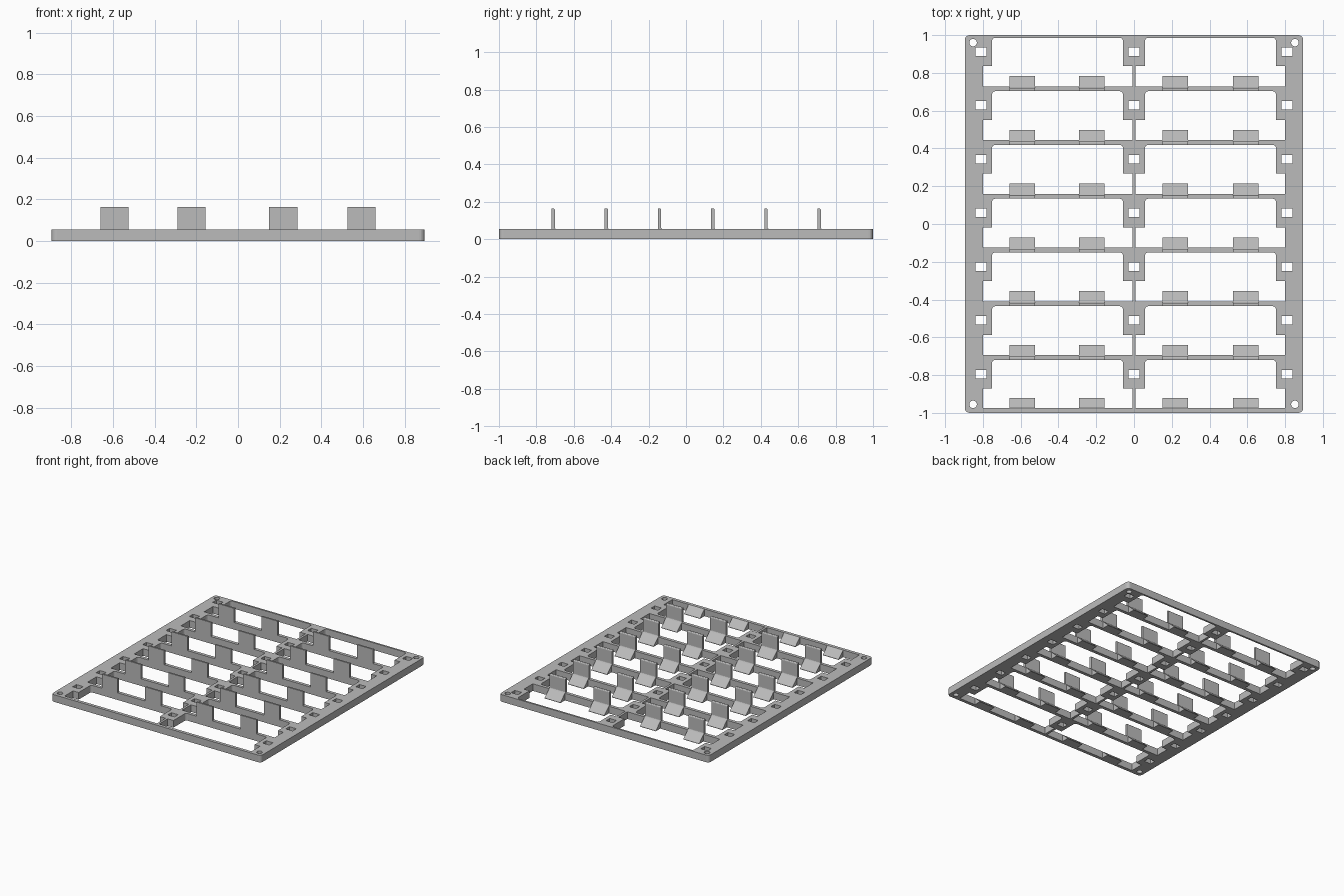
import bpy, bmesh, math

cube = bpy.data.objects.get("Cube")
if cube:
    bpy.data.objects.remove(cube, do_unlink=True)

H = 0.055          # frame thickness
PITCH = 0.2845     # spacing of the rows
ROWS = 7
BAR = 0.025        # crossbar thickness
HALF_W = 0.895
TAB_X = [(-0.66, -0.525), (-0.29, -0.155), (0.15, 0.285), (0.525, 0.66)]

gray = bpy.data.materials.new("light_gray")
gray.use_nodes = True
color = (0.5, 0.5, 0.5, 1)
gray.diffuse_color = color
gray.node_tree.nodes["Principled BSDF"].inputs["Base Color"].default_value = color


def add_object(name, bm):
    bmesh.ops.recalc_face_normals(bm, faces=bm.faces)
    mesh = bpy.data.meshes.new(name)
    bm.to_mesh(mesh)
    bm.free()
    mesh.materials.append(gray)
    obj = bpy.data.objects.new(name, mesh)
    bpy.context.collection.objects.link(obj)
    return obj


def arc(cx, cy, r, start, end, n=5):
    angles = [math.radians(start + (end - start) * k / n) for k in range(n + 1)]
    return [(cx + r * math.cos(a), cy + r * math.sin(a)) for a in angles]


def rectangle(cx, cy, w, h):
    return [(cx + sx * w / 2, cy + sy * h / 2)
            for sx, sy in ((-1, -1), (1, -1), (1, 1), (-1, 1))]


def bar_front(row):
    return 0.703 - PITCH * row


def prism(bm, profile, x0, x1):
    """Extrude a y-z profile along x."""
    face = bm.faces.new([bm.verts.new((x0, y, z)) for y, z in profile])
    new = bmesh.ops.extrude_face_region(bm, geom=[face])["geom"]
    verts = [v for v in new if isinstance(v, bmesh.types.BMVert)]
    bmesh.ops.translate(bm, verts=verts, vec=(x1 - x0, 0, 0))


# Frame outline with rounded corners
c = 0.025
loops = [arc(HALF_W - c, 1 - c, c, 0, 90) + arc(c - HALF_W, 1 - c, c, 90, 180)
         + arc(c - HALF_W, c - 1, c, 180, 270) + arc(HALF_W - c, c - 1, c, 270, 360)]

# Pockets and square holes, row by row
r = 0.018
for row in range(ROWS):
    back = 0.986 if row == 0 else bar_front(row - 1)
    front = max(bar_front(row), -1) + BAR
    step = 0.836 - PITCH * row
    pocket = (arc(0.058 + r, back - r, r, 180, 90) + arc(0.752 - r, back - r, r, 90, 0)
              + [(0.752, step), (0.799, step), (0.799, front), (0.009, front),
                 (0.009, step), (0.058, step)])
    for side in (-1, 1):
        loops.append([(side * x, y) for x, y in pocket])
    for x in (-0.811, 0, 0.811):
        loops.append(rectangle(x, 0.912 - PITCH * row, 0.058, 0.045))

# Round corner holes
for x in (-0.852, 0.852):
    for y in (-0.955, 0.96):
        loops.append(arc(x, y, 0.02, 0, 345, 23))

# Filled flat curve turned into the frame mesh
curve = bpy.data.curves.new("frame_outline", "CURVE")
curve.dimensions = "2D"
curve.fill_mode = "BOTH"
curve.extrude = H / 2
for loop in loops:
    spline = curve.splines.new("POLY")
    spline.points.add(len(loop) - 1)
    for point, (x, y) in zip(spline.points, loop):
        point.co = (x, y, 0, 1)
    spline.use_cyclic_u = True
outline = bpy.data.objects.new("frame_outline", curve)
bpy.context.collection.objects.link(outline)
bpy.context.view_layer.update()
baked = bpy.data.meshes.new_from_object(
    outline.evaluated_get(bpy.context.evaluated_depsgraph_get()))
bm = bmesh.new()
bm.from_mesh(baked)
bmesh.ops.remove_doubles(bm, verts=bm.verts, dist=0.0001)
bmesh.ops.translate(bm, verts=bm.verts, vec=(0, 0, H / 2))
for face in bm.faces:
    face.smooth = False
    face.material_index = 0
bpy.data.objects.remove(outline, do_unlink=True)
bpy.data.meshes.remove(baked)
add_object("frame", bm)

# Upright tabs and sloped ramps on each crossbar
tabs, ramps = bmesh.new(), bmesh.new()
top, thick, f = 0.164, 0.018, 0.007
for row in range(ROWS):
    y = max(bar_front(row), -1)
    tab = ([(y, H), (y, top)] + arc(y + thick - f, top - f, f, 90, 0, 3)
           + arc(y + thick + f, H + f, f, 180, 270, 3))
    ramp = [(y + BAR, 0), (y + BAR, H), (y + 0.08, 0.003), (y + 0.08, 0)]
    for x0, x1 in TAB_X:
        prism(ramps, ramp, x0, x1)
        if row < ROWS - 1:
            prism(tabs, tab, x0, x1)
add_object("upright_tabs", tabs)
add_object("ramps", ramps)
